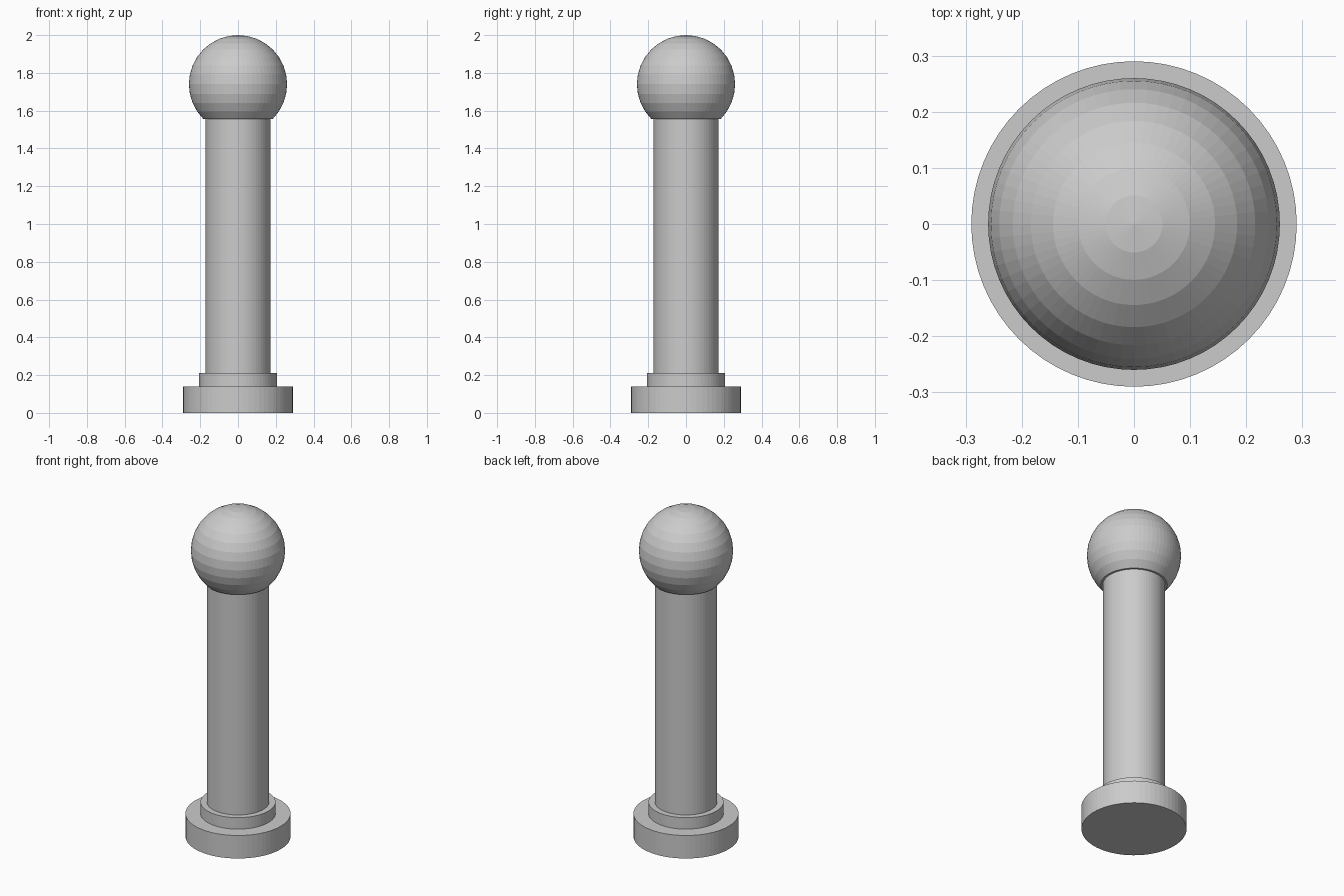
import bpy, bmesh, math

if "Cube" in bpy.data.objects:
    bpy.data.objects.remove(bpy.data.objects["Cube"])

SEGMENTS = 64

grey = bpy.data.materials.new("plain_grey")
grey.diffuse_color = (0.6, 0.6, 0.6, 1.0)
grey.use_nodes = True
grey.node_tree.nodes["Principled BSDF"].inputs["Base Color"].default_value = grey.diffuse_color


def finish(name, bm):
    bmesh.ops.recalc_face_normals(bm, faces=bm.faces[:])
    mesh = bpy.data.meshes.new(name)
    bm.to_mesh(mesh)
    bm.free()
    mesh.materials.append(grey)
    obj = bpy.data.objects.new(name, mesh)
    bpy.context.collection.objects.link(obj)
    return obj


def lathe(name, profile):
    """Spin an (r, z) profile, starting and ending on the axis, around z."""
    bm = bmesh.new()
    verts = [bm.verts.new((r, 0, z)) for r, z in profile]
    edges = [bm.edges.new(pair) for pair in zip(verts, verts[1:])]
    bmesh.ops.spin(bm, geom=verts + edges, axis=(0, 0, 1), cent=(0, 0, 0),
                   angle=math.tau, steps=SEGMENTS, use_merge=True)
    bmesh.ops.remove_doubles(bm, verts=bm.verts[:], dist=1e-5)
    return finish(name, bm)


def disc(name, radius, bottom, top):
    return lathe(name, [(0, bottom), (radius, bottom), (radius, top), (0, top)])


# Stepped base and shaft
disc("base_plate", 0.29, 0.0, 0.14)
disc("base_collar", 0.207, 0.14, 0.21)
disc("shaft", 0.172, 0.21, 1.56)

# Ball top, cut flat underneath where it sits on the shaft
R, CENTRE = 0.26, 1.74
arc = [(R * math.sin(math.radians(11.25 * i)),
        CENTRE + R * math.cos(math.radians(11.25 * i))) for i in range(13)]
lathe("ball_top", arc + [(0, arc[-1][1])])
